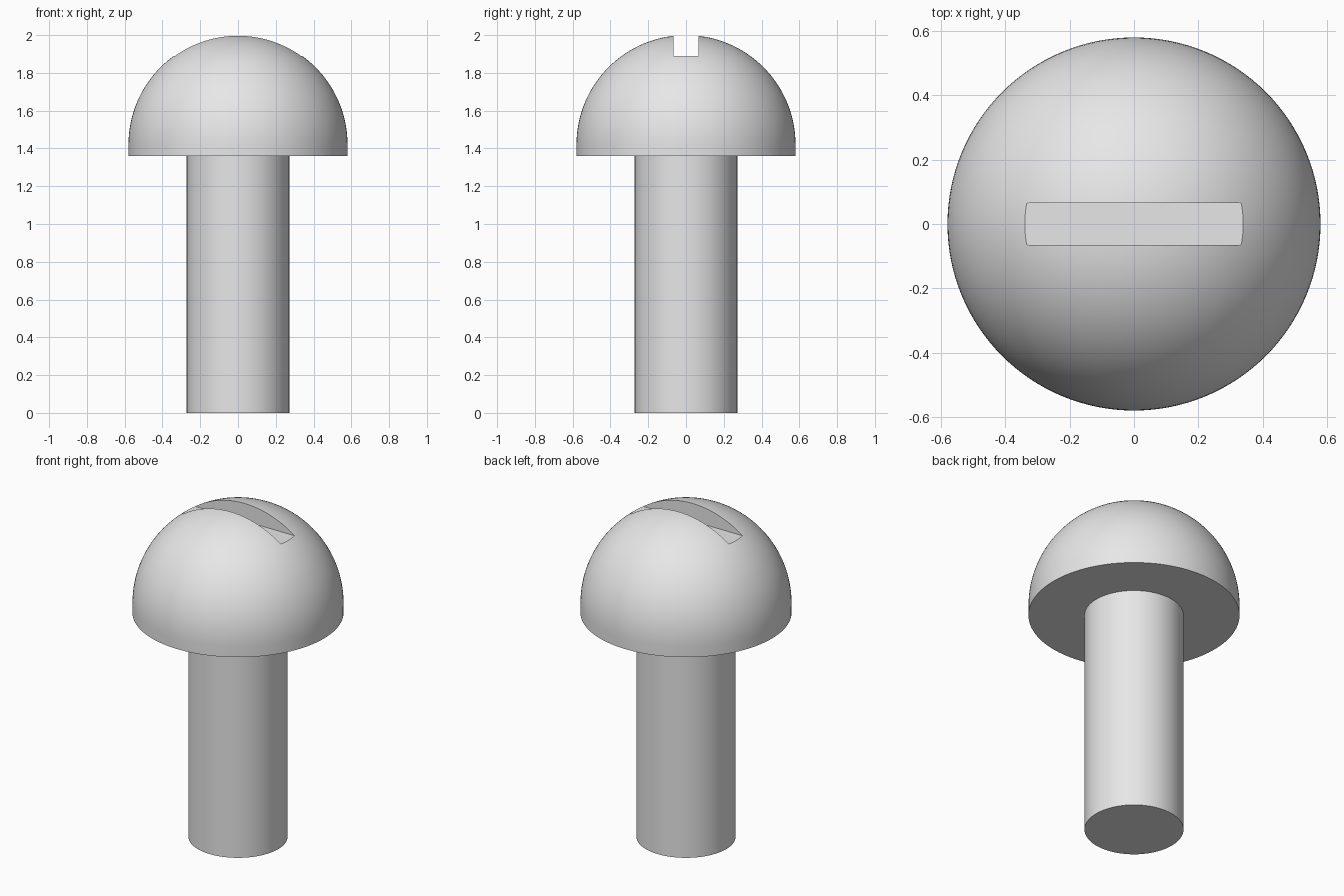
import bpy
import bmesh
import math
from mathutils import Matrix, Vector

if "Cube" in bpy.data.objects:
    bpy.data.objects.remove(bpy.data.objects["Cube"], do_unlink=True)

SEGMENTS = 128
DOME_STEPS = 32
HEAD_RADIUS, SHANK_RADIUS = 0.58, 0.272
HEAD_BASE, TOP = 1.36, 2.0
DOME_BASE = TOP - HEAD_RADIUS
SLOT_WIDTH, SLOT_FLOOR = 0.132, 1.89

# Plain grey metal
metal = bpy.data.materials.new("grey_metal")
metal.use_nodes = True
grey = (0.8, 0.8, 0.8, 1.0)
metal.diffuse_color = grey
metal.node_tree.nodes["Principled BSDF"].inputs["Base Color"].default_value = grey


def add_object(name, bm):
    bmesh.ops.recalc_face_normals(bm, faces=bm.faces)
    mesh = bpy.data.meshes.new(name)
    bm.to_mesh(mesh)
    bm.free()
    mesh.materials.append(metal)
    obj = bpy.data.objects.new(name, mesh)
    bpy.context.collection.objects.link(obj)
    return obj


def lathe(name, profile):
    """Revolve (radius, height) points around the z axis."""
    bm = bmesh.new()
    verts = [bm.verts.new((r, 0, z)) for r, z in profile]
    edges = [bm.edges.new(pair) for pair in zip(verts, verts[1:])]
    bmesh.ops.spin(bm, geom=verts + edges, cent=(0, 0, 0), axis=(0, 0, 1),
                   angle=math.tau, steps=SEGMENTS, use_merge=True)
    bmesh.ops.remove_doubles(bm, verts=bm.verts, dist=0.0001)
    return add_object(name, bm)


# Shank, flat head underside and dome in one closed profile
profile = [(0, 0), (SHANK_RADIUS, 0), (SHANK_RADIUS, HEAD_BASE), (HEAD_RADIUS, HEAD_BASE)]
for i in range(DOME_STEPS):
    a = math.pi / 2 * i / DOME_STEPS
    profile.append((HEAD_RADIUS * math.cos(a), DOME_BASE + HEAD_RADIUS * math.sin(a)))
profile.append((0, TOP))
screw = lathe("round_head_screw", profile)

# Straight driver slot across the head
bm = bmesh.new()
depth = 0.4
size = Matrix.Diagonal(Vector((2, SLOT_WIDTH, depth, 1)))
bmesh.ops.create_cube(bm, size=1, matrix=Matrix.Translation((0, 0, SLOT_FLOOR + depth / 2)) @ size)
cutter = add_object("slot_cutter", bm)
cutter.hide_render = True

cut = screw.modifiers.new("driver_slot", 'BOOLEAN')
cut.operation = 'DIFFERENCE'
cut.solver = 'EXACT'
cut.object = cutter

bpy.ops.object.select_all(action='DESELECT')
screw.select_set(True)
bpy.context.view_layer.objects.active = screw
bpy.ops.object.modifier_apply(modifier=cut.name)
bpy.data.objects.remove(cutter, do_unlink=True)
bpy.ops.object.shade_smooth_by_angle(angle=math.radians(30))
